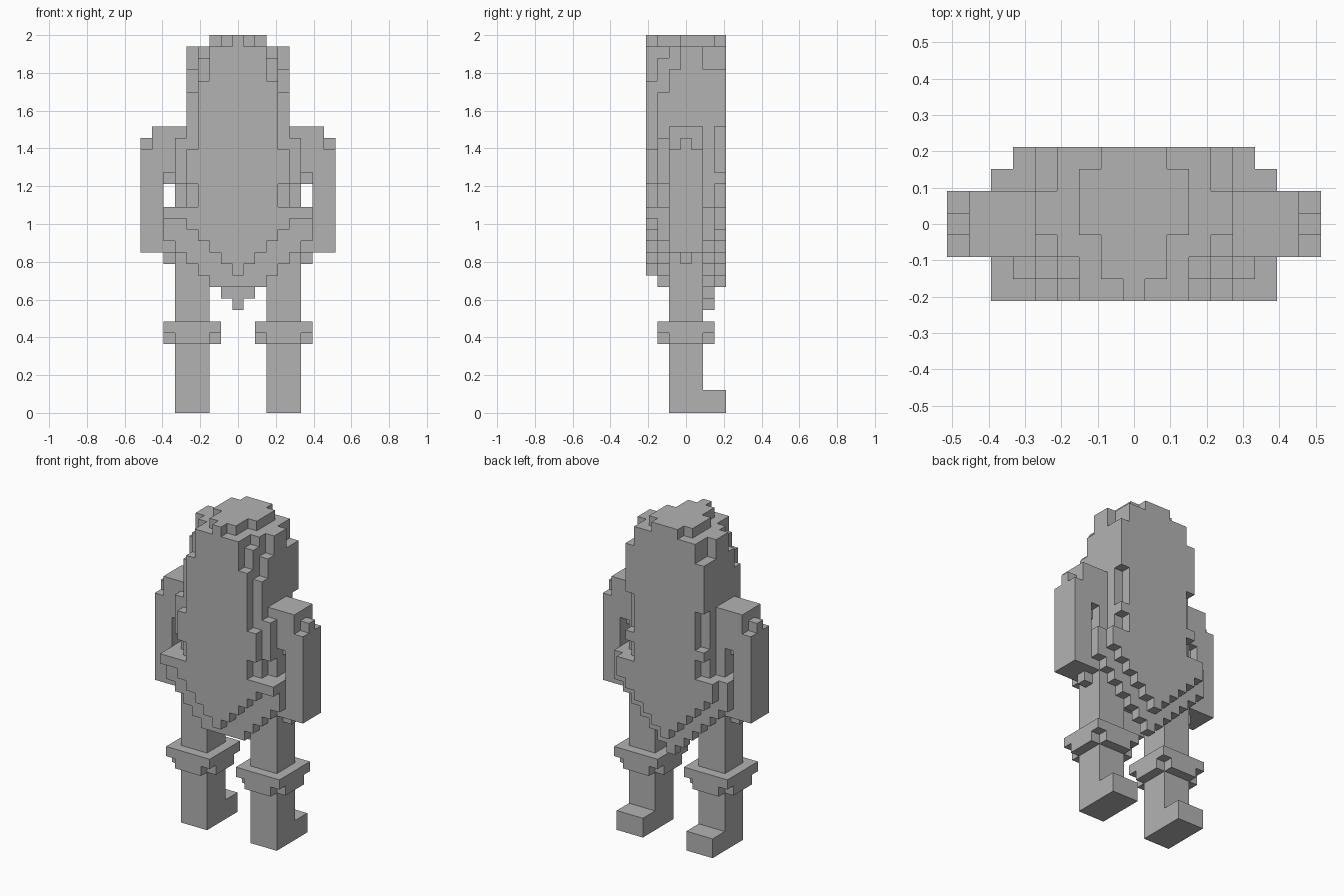
import bpy
import bmesh
from math import radians

UNIT = 2 / 33  # edge of one block

if "Cube" in bpy.data.objects:
    bpy.data.objects.remove(bpy.data.objects["Cube"], do_unlink=True)

grey = bpy.data.materials.new("plain grey")
grey.use_nodes = True
grey.diffuse_color = (0.45, 0.45, 0.45, 1)
grey.node_tree.nodes["Principled BSDF"].inputs["Base Color"].default_value = grey.diffuse_color


def block(xs, ys, zs):
    """Cells filling three inclusive ranges."""
    return {(x, y, z)
            for x in range(xs[0], xs[1] + 1)
            for y in range(ys[0], ys[1] + 1)
            for z in range(zs[0], zs[1] + 1)}


def centred(half, ys, zs):
    return block((-half, half), ys, zs)


def wedge(y, tip, steps):
    """Stepped V hem, one block wider on each side with every layer."""
    cells = set()
    for i in range(steps):
        cells |= centred(i, (y, y), (tip + i, tip + i))
    return cells


def mirrored(cells):
    return {(-x, y, z) for x, y, z in cells}


SIDES = ((1, 0, 0), (-1, 0, 0), (0, 1, 0), (0, -1, 0), (0, 0, 1), (0, 0, -1))


def make_part(name, cells):
    """Outer skin of a set of cells, merged into large flat faces."""
    bm = bmesh.new()
    corners = {}

    def corner(p):
        if p not in corners:
            corners[p] = bm.verts.new((p[0] * UNIT, p[1] * UNIT, (p[2] + 0.5) * UNIT))
        return corners[p]

    for cell in sorted(cells):
        for side in SIDES:
            if tuple(c + s for c, s in zip(cell, side)) in cells:
                continue
            axis = next(i for i in range(3) if side[i])
            u, v = (axis + 1) % 3, (axis + 2) % 3
            ring = []
            for du, dv in ((-1, -1), (1, -1), (1, 1), (-1, 1)):
                p = list(cell)
                p[axis] += side[axis] / 2
                p[u] += du / 2
                p[v] += dv / 2
                ring.append(corner(tuple(p)))
            if side[axis] < 0:
                ring.reverse()
            bm.faces.new(ring)
    bmesh.ops.dissolve_limit(bm, angle_limit=radians(1), verts=bm.verts, edges=bm.edges)
    mesh = bpy.data.meshes.new(name)
    bm.to_mesh(mesh)
    bm.free()
    mesh.materials.append(grey)
    obj = bpy.data.objects.new(name, mesh)
    bpy.context.collection.objects.link(obj)
    return obj


def make_pair(name, cells):
    make_part("left_" + name, cells)
    make_part("right_" + name, mirrored(cells))


# Head with stepped crown
head = centred(4, (-1, 3), (25, 29))
head |= centred(4, (0, 1), (30, 31))
head |= centred(3, (-1, 3), (30, 31))
head |= centred(2, (0, 2), (32, 32))
head |= centred(1, (-2, 3), (32, 32))
head -= centred(4, (-1, -1), (30, 31)) - centred(3, (-1, -1), (30, 31))
make_part("head", head)

# Torso and hips
torso = centred(5, (-1, 1), (13, 24))
torso |= centred(6, (-1, 1), (14, 17))
torso |= centred(6, (0, 0), (13, 13))
make_part("torso", torso)

# Outer front layer: long panel, flared ledge, pointed hem
front = centred(0, (-3, -3), (32, 32))
front |= centred(2, (-3, -3), (29, 31))
front |= centred(3, (-3, -3), (17, 28))
front |= centred(4, (-3, -3), (20, 22))
front |= centred(6, (-3, -3), (17, 17))
front |= wedge(-3, 12, 5)
make_part("front_panel", front)

# Inner front layer
lining = centred(2, (-2, -2), (11, 31))
lining |= centred(3, (-2, -2), (12, 30))
lining |= centred(4, (-2, -2), (13, 27))
lining |= centred(5, (-2, -2), (20, 23))
lining |= centred(5, (-2, -2), (14, 17))
lining |= centred(6, (-2, -2), (15, 17))
make_part("front_lining", lining)

# Outer back layer with side notches
back = centred(3, (3, 3), (17, 24))
back |= centred(4, (3, 3), (20, 20))
back |= wedge(3, 11, 6)
back |= centred(5, (3, 3), (17, 17))
make_part("back_panel", back)

# Inner back layer, the longest hem
back_lining = centred(4, (2, 2), (16, 24))
back_lining |= centred(6, (2, 2), (16, 17))
back_lining |= wedge(2, 9, 7)
make_part("back_lining", back_lining)

# Arms with stepped shoulders
arm = block((6, 7), (-1, 1), (21, 24))
arm |= block((6, 6), (0, 0), (20, 20))
arm |= block((7, 8), (-1, 1), (14, 22))
arm |= block((8, 8), (0, 0), (23, 23))
make_pair("arm", arm)

# Legs and feet
leg = block((3, 5), (-1, 1), (0, 12))
leg |= block((3, 5), (2, 3), (0, 1))
make_pair("leg", leg)

# Knee cuffs: full slab over a slab without corners
cuff = block((2, 6), (-2, 2), (7, 7))
cuff |= block((3, 5), (-2, 2), (6, 6))
cuff |= block((2, 6), (-1, 1), (6, 6))
cuff -= leg
make_pair("cuff", cuff)
